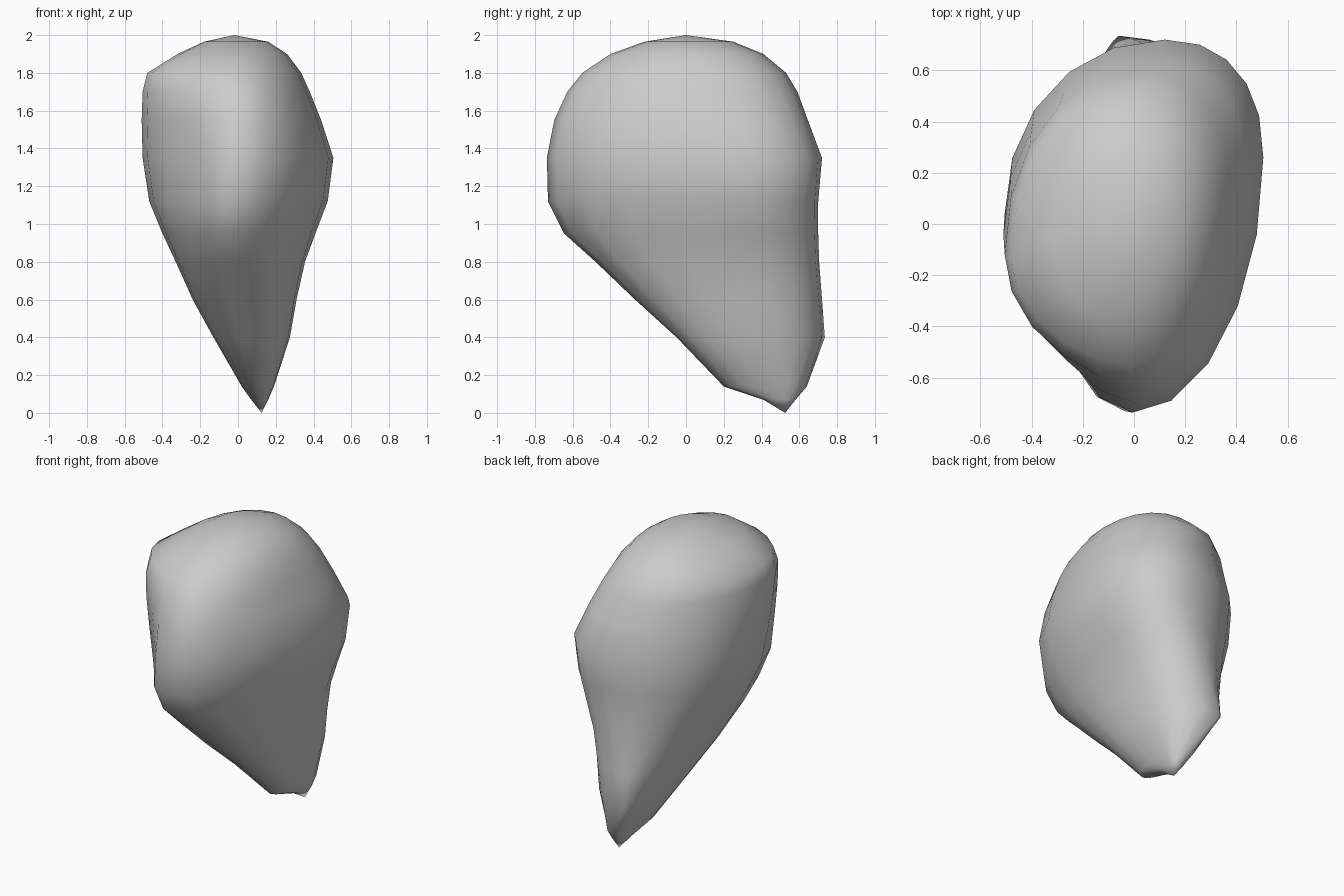
import bpy, bmesh, math

if "Cube" in bpy.data.objects:
    bpy.data.objects.remove(bpy.data.objects["Cube"])

# Cross-sections: z, left x, right x, front y, back y,
# then front point x, right point y, back point x, left point y
RINGS = [
    (0.07, 0.07, 0.16, 0.41, 0.58, 0.11, 0.52, 0.11, 0.50),
    (0.14, 0.02, 0.19, 0.20, 0.64, 0.10, 0.48, 0.08, 0.42),
    (0.40, -0.13, 0.275, -0.05, 0.735, 0.06, 0.38, -0.06, 0.30),
    (0.60, -0.24, 0.31, -0.27, 0.72, 0.03, 0.32, 0.00, 0.22),
    (0.80, -0.33, 0.355, -0.48, 0.705, 0.00, 0.28, 0.04, 0.15),
    (0.95, -0.40, 0.41, -0.65, 0.70, -0.04, 0.27, 0.08, 0.12),
    (1.12, -0.47, 0.475, -0.735, 0.70, -0.04, 0.28, 0.10, 0.08),
    (1.35, -0.505, 0.505, -0.74, 0.72, -0.01, 0.26, 0.12, 0.04),
    (1.55, -0.51, 0.44, -0.70, 0.645, 0.00, 0.16, 0.08, -0.04),
    (1.70, -0.505, 0.38, -0.63, 0.59, 0.00, 0.10, 0.02, -0.12),
    (1.80, -0.48, 0.335, -0.55, 0.53, -0.02, 0.06, -0.02, -0.14),
    (1.90, -0.32, 0.26, -0.40, 0.41, -0.02, 0.02, -0.02, -0.06),
    (1.965, -0.18, 0.16, -0.22, 0.25, -0.02, 0.0, -0.02, 0.0),
]
QUARTER = 5   # segments per quadrant


def ring_points(z, xl, xr, yf, yb, fx, yr, bx, yl):
    """Four rounded quadrants joining the front, right, back and left points."""
    low = z < 0.9
    quads = [((fx, yr), xr - fx, yf - yr, 0.9 if low else 1.02, False),
             ((bx, yr), xr - bx, yb - yr, 0.88, True),
             ((bx, yl), xl - bx, yb - yl, 0.97, False),
             ((fx, yl), xl - fx, yf - yl, 0.95 if low else 1.08, True)]
    pts = []
    for (cx, cy), ax, ay, k, from_side in quads:
        for i in range(QUARTER):
            t = math.pi / 2 * i / QUARTER
            s, c = math.sin(t), math.cos(t)
            if from_side:
                s, c = c, s
            pts.append((cx + ax * s ** k, cy + ay * c ** k, z))
    return pts


# One grey stone lofted from the rings and closed at both ends
bm = bmesh.new()
loops = [[bm.verts.new(p) for p in ring_points(*r)] for r in RINGS]
n = 4 * QUARTER
for lo, hi in zip(loops, loops[1:]):
    for i in range(n):
        j = (i + 1) % n
        bm.faces.new((lo[i], lo[j], hi[j], hi[i]))
tip = bm.verts.new((0.125, 0.525, 0.0))
crown = bm.verts.new((-0.02, 0.0, 2.0))
for i in range(n):
    j = (i + 1) % n
    bm.faces.new((tip, loops[0][j], loops[0][i]))
    bm.faces.new((crown, loops[-1][i], loops[-1][j]))

# Shallow hollow on the front left, below the shoulder
for v in bm.verts:
    d = (v.co.x + 0.27) ** 2 + (v.co.y + 0.55) ** 2 + 0.35 * (v.co.z - 1.3) ** 2
    push = 0.05 * math.exp(-d / 0.04)
    v.co.x += push
    v.co.y += push
bmesh.ops.recalc_face_normals(bm, faces=bm.faces)

mesh = bpy.data.meshes.new("stone")
bm.to_mesh(mesh)
bm.free()
mesh.shade_smooth()

grey = bpy.data.materials.new("stone_grey")
grey.diffuse_color = (0.6, 0.6, 0.6, 1)
grey.use_nodes = True
grey.node_tree.nodes["Principled BSDF"].inputs["Base Color"].default_value = grey.diffuse_color
mesh.materials.append(grey)
stone = bpy.data.objects.new("stone", mesh)
bpy.context.collection.objects.link(stone)
